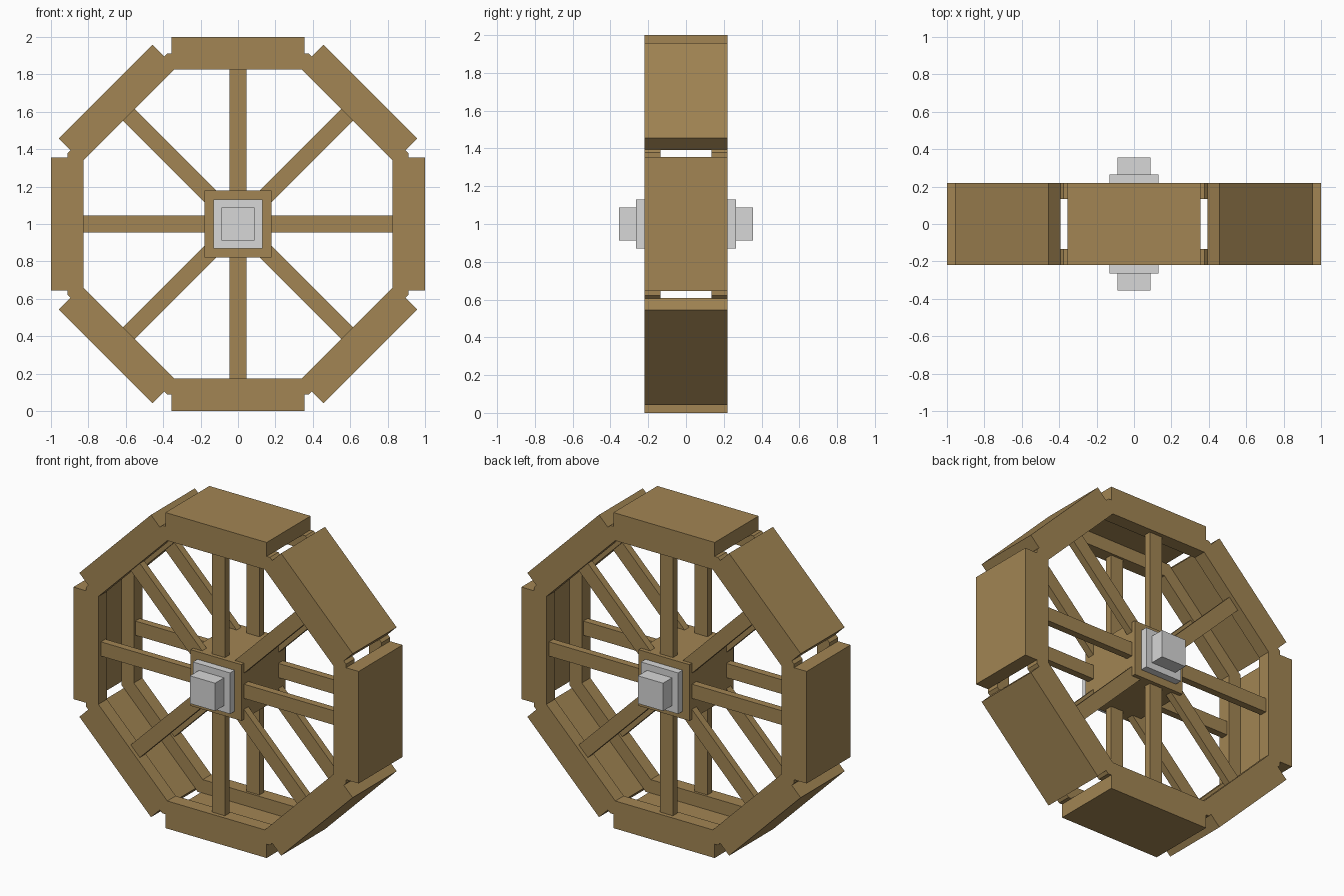
import bpy, bmesh, math
from mathutils import Matrix, Vector

cube = bpy.data.objects.get("Cube")
if cube:
    bpy.data.objects.remove(cube, do_unlink=True)

CENTRE = Vector((0, 0, 1))   # wheel axle position
HALF_WIDTH = 0.22            # half the wheel width along y
RING_OUT, RING_IN = 0.912, 0.825


def make_material(name, rgb):
    mat = bpy.data.materials.new(name)
    mat.use_nodes = True
    colour = (*rgb, 1)
    mat.diffuse_color = colour
    mat.node_tree.nodes["Principled BSDF"].inputs["Base Color"].default_value = colour
    return mat


wood = make_material("brown wood", (0.36, 0.235, 0.087))
metal = make_material("light grey metal", (0.68, 0.68, 0.68))


def finish(name, bm, mat):
    bmesh.ops.recalc_face_normals(bm, faces=bm.faces)
    mesh = bpy.data.meshes.new(name)
    bm.to_mesh(mesh)
    bm.free()
    mesh.materials.append(mat)
    obj = bpy.data.objects.new(name, mesh)
    bpy.context.collection.objects.link(obj)
    return obj


def box(name, low, high, mat, angle=0):
    """Box between two corners around the axle, turned about the axle."""
    low, high = Vector(low), Vector(high)
    bm = bmesh.new()
    bmesh.ops.create_cube(bm, size=1)
    bmesh.ops.scale(bm, vec=high - low, verts=bm.verts)
    bmesh.ops.translate(bm, vec=(low + high) / 2, verts=bm.verts)
    bmesh.ops.transform(bm, matrix=Matrix.Translation(CENTRE) @ Matrix.Rotation(angle, 4, 'Y'),
                        verts=bm.verts)
    return finish(name, bm, mat)


def octagon_ring(name, y0, y1):
    """Flat-sided ring swept from a rectangular section."""
    bm = bmesh.new()
    section = [(RING_IN, y0), (RING_OUT, y0), (RING_OUT, y1), (RING_IN, y1)]
    loops = []
    for i in range(8):
        a = math.radians(45 * i + 22.5)
        k = 1 / math.cos(math.pi / 8)
        loops.append([bm.verts.new((r * k * math.cos(a), y, 1 + r * k * math.sin(a)))
                      for r, y in section])
    for i in range(8):
        a, b = loops[i], loops[(i + 1) % 8]
        for j in range(4):
            n = (j + 1) % 4
            bm.faces.new((a[j], a[n], b[n], b[j]))
    return finish(name, bm, wood)


# Wide tread boards around the outside
for i in range(8):
    box(f"tread_board_{i + 1}", (-0.355, -HALF_WIDTH, 0.91), (0.355, HALF_WIDTH, 1), wood,
        i * math.pi / 4)

# Front and back rims, each with its own spokes and axle end
for side, s in (("front", -1), ("back", 1)):
    octagon_ring(f"{side}_rim", *sorted((s * 0.135, s * HALF_WIDTH)))
    y0, y1 = sorted((s * 0.15, s * 0.195))
    for i in range(8):
        box(f"{side}_spoke_{i + 1}", (-0.045, y0, 0.17), (0.045, y1, 0.83), wood, i * math.pi / 4)
    y0, y1 = sorted((s * 0.21, s * 0.265))
    box(f"{side}_axle_plate", (-0.13, y0, -0.13), (0.13, y1, 0.13), metal)
    y0, y1 = sorted((s * 0.26, s * 0.355))
    box(f"{side}_axle_end", (-0.088, y0, -0.088), (0.088, y1, 0.088), metal)

# Square hub through the middle
box("hub", (-0.178, -HALF_WIDTH, -0.178), (0.178, HALF_WIDTH, 0.178), wood)
